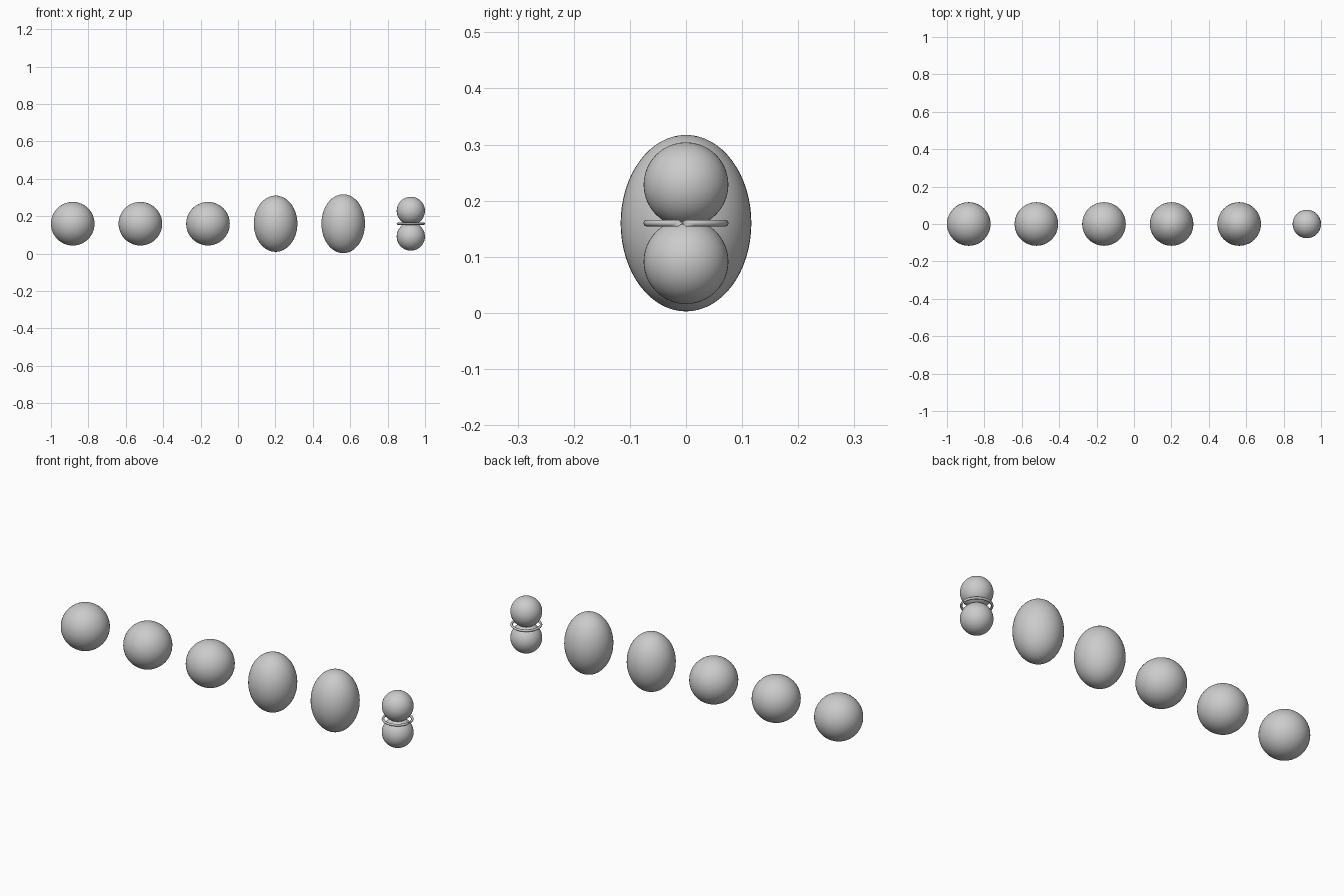
import bpy, bmesh
from math import sin, cos, pi

if "Cube" in bpy.data.objects:
    bpy.data.objects.remove(bpy.data.objects["Cube"])

MID = 0.16      # height of the row's axis
R = 0.1165      # radius of a whole cell
STEP = 0.3615   # spacing between stages
X0 = -0.8835


def cell(name, x, z, radius, stretch=1.0):
    bpy.ops.mesh.primitive_uv_sphere_add(segments=48, ring_count=32, radius=radius, location=(x, 0, z))
    ob = bpy.context.object
    ob.name = name
    ob.scale.z = stretch
    bpy.ops.object.transform_apply(location=False, rotation=False, scale=True)
    bpy.ops.object.shade_smooth()
    return ob


def furrow_ring(name, x, z, major, minor, n=32, m=8):
    # Circular tube whose closing segment is twisted half a turn (pinched seam)
    bm = bmesh.new()
    rings = []
    for i in range(n):
        a = 2 * pi * i / n
        ring = []
        for j in range(m):
            b = 2 * pi * j / m
            r = major + minor * cos(b)
            ring.append(bm.verts.new((r * cos(a), r * sin(a), minor * sin(b))))
        rings.append(ring)
    for i in range(n):
        p, q = rings[i], rings[(i + 1) % n]
        s = m // 2 if i == n - 1 else 0
        for j in range(m):
            k = (j + 1) % m
            f = bm.faces.new((p[j], q[(j + s) % m], q[(k + s) % m], p[k]))
            f.smooth = True
    me = bpy.data.meshes.new(name)
    bm.to_mesh(me)
    bm.free()
    ob = bpy.data.objects.new(name, me)
    ob.location = (x, 0, z)
    bpy.context.collection.objects.link(ob)


# Round cells, then the two elongating stages
for i, stretch in enumerate((1.0, 1.0, 1.0, 1.29, 1.35)):
    cell(f"cell_stage_{i + 1}", X0 + STEP * i, MID, R, stretch)

# Last stage: two daughter cells with a ring at the waist
x_last = X0 + STEP * 5
for name, side in (("upper", 1), ("lower", -1)):
    cell(f"daughter_cell_{name}", x_last, MID + side * 0.0685, 0.0755)
furrow_ring("cleavage_ring", x_last, MID, 0.070, 0.006)
